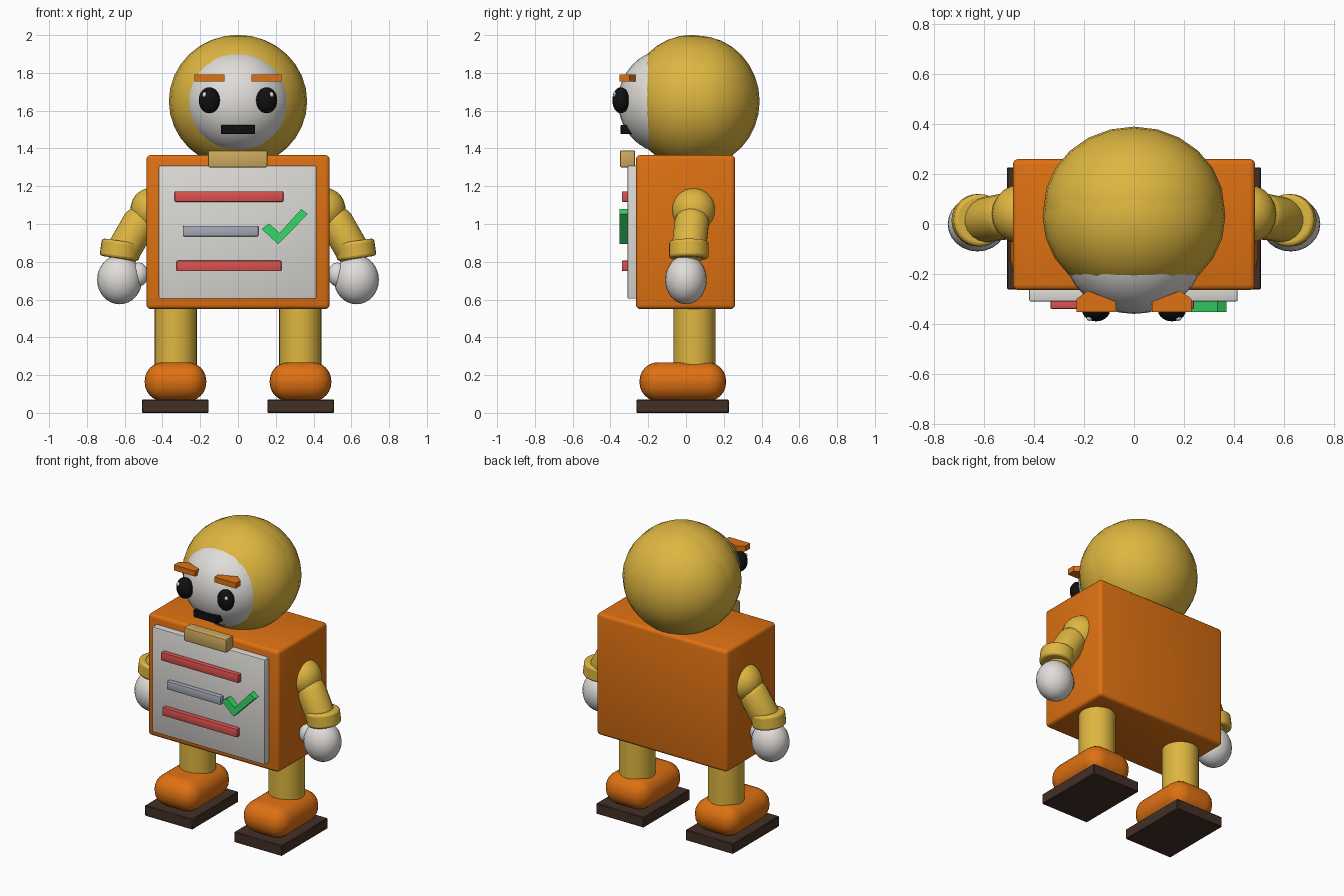
import bpy
import bmesh
from math import radians
from mathutils import Matrix, Vector

cube = bpy.data.objects.get("Cube")
if cube:
    bpy.data.objects.remove(cube, do_unlink=True)


def material(name, r, g, b):
    """Make a flat material from display colour values (0-255)."""
    col = [((c / 255 + 0.055) / 1.055) ** 2.4 for c in (r, g, b)] + [1]
    m = bpy.data.materials.new(name)
    m.use_nodes = True
    m.diffuse_color = col
    m.node_tree.nodes["Principled BSDF"].inputs["Base Color"].default_value = col
    return m


YELLOW = material("yellow", 222, 182, 64)
WHITE = material("soft_white", 224, 221, 217)
ORANGE = material("orange", 222, 113, 18)
PAPER = material("paper_grey", 220, 218, 214)
RED = material("red", 218, 82, 80)
SLATE = material("slate", 164, 169, 182)
GREEN = material("green", 53, 218, 105)
TAN = material("tan", 205, 170, 94)
BROWN = material("dark_brown", 66, 47, 39)
BLACK = material("black", 16, 16, 16)


def finish(name, bm, mat, bevel=0, segments=3, smooth=True):
    bmesh.ops.recalc_face_normals(bm, faces=bm.faces)
    me = bpy.data.meshes.new(name)
    bm.to_mesh(me)
    bm.free()
    me.materials.append(mat)
    ob = bpy.data.objects.new(name, me)
    bpy.context.collection.objects.link(ob)
    bpy.ops.object.select_all(action="DESELECT")
    ob.select_set(True)
    bpy.context.view_layer.objects.active = ob
    if bevel:
        mod = ob.modifiers.new("Rounded edges", "BEVEL")
        mod.width = bevel
        mod.segments = segments
        bpy.ops.object.modifier_apply(modifier=mod.name)
    if smooth:
        bpy.ops.object.shade_smooth_by_angle(angle=radians(40))
    return ob


def box(name, x, y, z, mat, bevel=0, segments=3):
    """Box from its (low, high) range on each axis."""
    bm = bmesh.new()
    bmesh.ops.create_cube(bm, size=1)
    for v in bm.verts:
        v.co = Vector([(a + b) / 2 + c * abs(b - a) for (a, b), c in zip((x, y, z), v.co)])
    return finish(name, bm, mat, bevel, segments)


def ball(name, centre, radii, mat, segs=24, rings=16):
    bm = bmesh.new()
    bmesh.ops.create_uvsphere(bm, u_segments=segs, v_segments=rings, radius=1)
    bm.transform(Matrix.Translation(centre) @ Matrix.Diagonal((*radii, 1)))
    return finish(name, bm, mat)


def aligned(a, b):
    """Matrix at the middle of a-b with local z along it."""
    axis = Vector(b) - Vector(a)
    mid = (Vector(a) + Vector(b)) / 2
    return Matrix.Translation(mid) @ axis.to_track_quat("Z", "Y").to_matrix().to_4x4(), axis.length


def capsule(name, a, b, radius, mat):
    bm = bmesh.new()
    bmesh.ops.create_uvsphere(bm, u_segments=20, v_segments=13, radius=radius)
    matrix, length = aligned(a, b)
    for v in bm.verts:
        v.co.z += length / 2 if v.co.z > 0 else -length / 2
    bm.transform(matrix)
    return finish(name, bm, mat)


def cylinder(name, a, b, radius, mat, bevel=0):
    bm = bmesh.new()
    matrix, length = aligned(a, b)
    bmesh.ops.create_cone(bm, cap_ends=True, segments=28, radius1=radius, radius2=radius,
                          depth=length, matrix=matrix)
    ob = finish(name, bm, mat)
    if bevel:
        mod = ob.modifiers.new("Rounded rim", "BEVEL")
        mod.width = bevel
        mod.segments = 3
        mod.limit_method = "ANGLE"
    return ob


def prism(name, points, depth, mat):
    """Extrude a closed 3D outline along a vector."""
    bm = bmesh.new()
    face = bm.faces.new([bm.verts.new(p) for p in points])
    ext = bmesh.ops.extrude_face_region(bm, geom=[face])
    moved = [g for g in ext["geom"] if isinstance(g, bmesh.types.BMVert)]
    bmesh.ops.translate(bm, verts=moved, vec=depth)
    return finish(name, bm, mat, smooth=False)


# Body and clipboard
box("body", (-0.485, 0.485), (-0.265, 0.26), (0.55, 1.365), ORANGE, 0.022)
box("board", (-0.42, 0.415), (-0.31, -0.25), (0.605, 1.31), PAPER, 0.006, 2)
box("clip", (-0.158, 0.155), (-0.35, -0.27), (1.3, 1.39), TAN, 0.008, 2)
box("upper_red_line", (-0.335, 0.24), (-0.34, -0.3), (1.117, 1.173), RED, 0.006, 2)
box("middle_slate_line", (-0.292, 0.108), (-0.34, -0.3), (0.935, 0.99), SLATE, 0.006, 2)
box("lower_red_line", (-0.325, 0.23), (-0.34, -0.3), (0.75, 0.806), RED, 0.006, 2)
tick = [(0.125, 0.974), (0.165, 1.002), (0.22, 0.952),
        (0.335, 1.079), (0.37, 1.053), (0.212, 0.893)]
prism("tick_mark", [(x, -0.352, z) for x, z in tick], (0, 0.05, 0), GREEN)

# Head: two overlapping hood shells and a face bulging from the front
ball("hood_front", (0, 0.03, 1.65), (0.366, 0.335, 0.351), YELLOW)
ball("hood_back", (0, 0.06, 1.65), (0.363, 0.33, 0.347), YELLOW)
ball("face", (0, -0.1, 1.648), (0.284, 0.26, 0.275), WHITE, 32, 20)
box("mouth", (-0.09, 0.09), (-0.346, -0.25), (1.476, 1.525), BLACK, 0.004, 1)

brow = [(0.23, -0.352), (0.23, -0.3), (0.185, -0.267), (0.072, -0.312), (0.072, -0.352)]

for side, s in (("left", 1), ("right", -1)):
    # Eyes and brows
    ball(side + "_eye", (s * 0.152, -0.345, 1.655), (0.056, 0.045, 0.069), BLACK, 20, 14)
    ball(side + "_eye_glint", (s * 0.178, -0.378, 1.685), (0.012, 0.01, 0.014), WHITE, 10, 8)
    prism(side + "_brow", [(s * x, y, 1.755) for x, y in brow], (0, 0, 0.036), ORANGE)

    # Arm, cuff and hand
    ball(side + "_shoulder", (s * 0.458, 0.04, 1.075), (0.112, 0.117, 0.117), YELLOW, 20, 14)
    capsule(side + "_forearm", (s * 0.525, 0.03, 1.0), (s * 0.6, 0.015, 0.87), 0.092, YELLOW)
    cylinder(side + "_cuff", (s * 0.616, 0.015, 0.91), (s * 0.629, 0.015, 0.818), 0.105,
             YELLOW, 0.015)
    ball(side + "_hand", (s * 0.627, 0, 0.705), (0.119, 0.11, 0.13), WHITE)
    ball(side + "_thumb", (s * 0.525, -0.015, 0.733), (0.05, 0.05, 0.063), WHITE, 16, 12)

    # Leg, shoe and sole
    cylinder(side + "_leg", (s * 0.33, 0.045, 0.18), (s * 0.33, 0.045, 0.57), 0.112, YELLOW)
    box(side + "_shoe", (s * 0.168, s * 0.494), (-0.246, 0.212), (0.062, 0.268), ORANGE, 0.098, 6)
    box(side + "_sole", (s * 0.155, s * 0.508), (-0.262, 0.227), (0, 0.07), BROWN, 0.004, 1)
